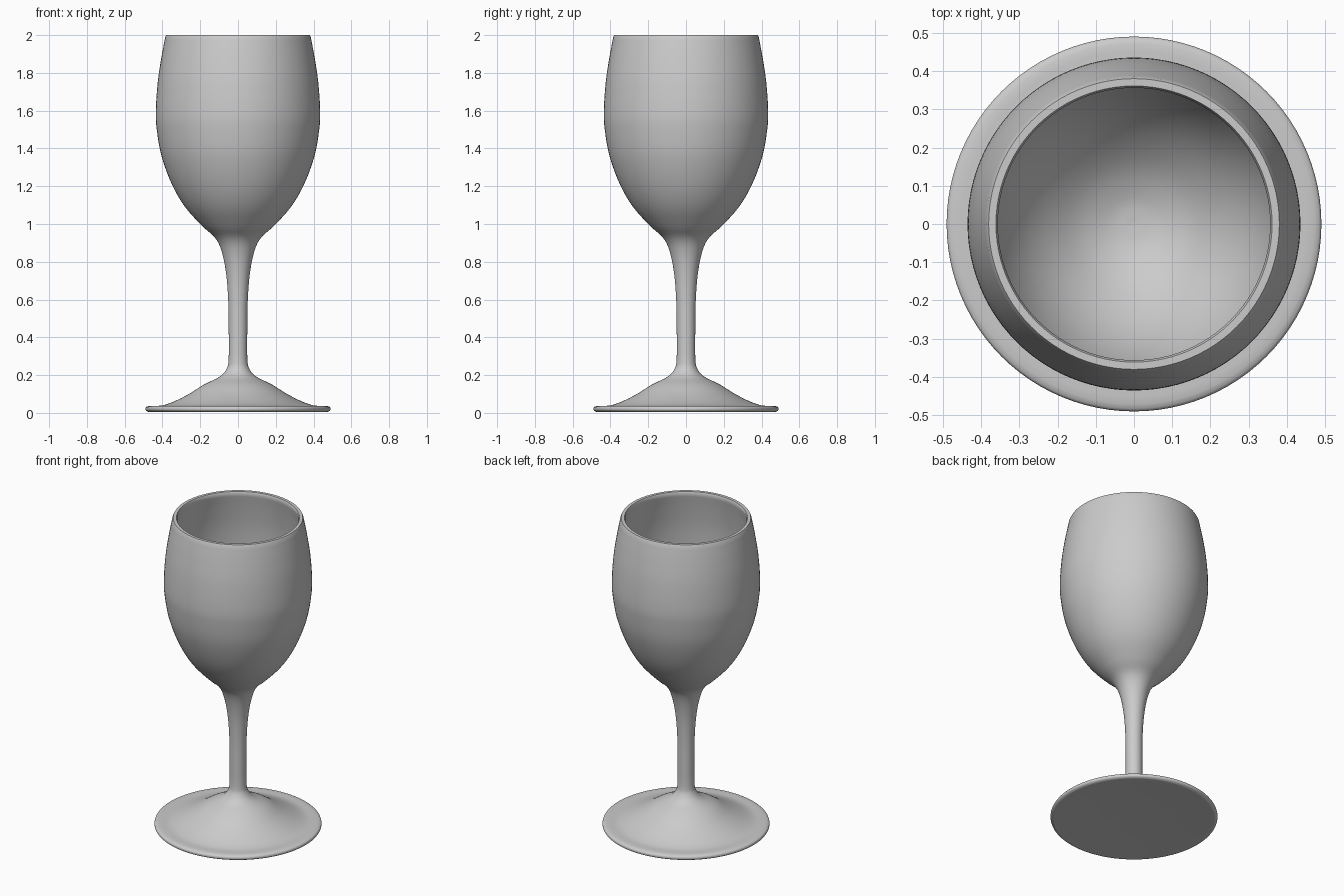
import bpy, bmesh, math
from mathutils import Vector

cube = bpy.data.objects.get("Cube")
if cube:
    bpy.data.objects.remove(cube, do_unlink=True)

SEGMENTS = 96


def smooth_path(points, steps=5):
    """Catmull-Rom curve through (radius, height) points."""
    p = [Vector((r, 0, z)) for r, z in points]
    p = [2 * p[0] - p[1]] + p + [2 * p[-1] - p[-2]]
    path = []
    for a, b, c, d in zip(p, p[1:], p[2:], p[3:]):
        for i in range(steps):
            t = i / steps
            path.append(0.5 * (2 * b + (c - a) * t + (2 * a - 5 * b + 4 * c - d) * t**2
                               + (3 * b - a - 3 * c + d) * t**3))
    return path + [p[-2]]


def lathe(name, path):
    """Revolve a profile around the z axis."""
    bm = bmesh.new()
    verts = [bm.verts.new(v) for v in path]
    edges = [bm.edges.new(pair) for pair in zip(verts, verts[1:])]
    bmesh.ops.spin(bm, geom=verts + edges, cent=(0, 0, 0), axis=(0, 0, 1),
                   angle=math.tau, steps=SEGMENTS, use_duplicate=False)
    bmesh.ops.remove_doubles(bm, verts=bm.verts, dist=0.0005)
    bmesh.ops.recalc_face_normals(bm, faces=bm.faces)
    mesh = bpy.data.meshes.new(name)
    bm.to_mesh(mesh)
    bm.free()
    obj = bpy.data.objects.new(name, mesh)
    bpy.context.collection.objects.link(obj)
    bpy.ops.object.select_all(action="DESELECT")
    obj.select_set(True)
    bpy.context.view_layer.objects.active = obj
    bpy.ops.object.shade_smooth_by_angle(angle=math.radians(40))
    return obj


# Underside and rounded edge of the foot
underside = smooth_path([(0, 0.015), (0.25, 0.012), (0.47, 0.005)])
foot_edge = smooth_path([(0.475, 0.005), (0.487, 0.012), (0.49, 0.021),
                         (0.486, 0.031), (0.472, 0.037)], 3)

# Flared foot, slim stem and outside of the bowl
outside = smooth_path([(0.45, 0.037), (0.40, 0.04), (0.34, 0.06), (0.26, 0.10),
                       (0.18, 0.15), (0.10, 0.19), (0.062, 0.23), (0.05, 0.28),
                       (0.049, 0.42), (0.051, 0.58), (0.062, 0.73), (0.085, 0.85),
                       (0.12, 0.925), (0.19, 0.99), (0.28, 1.09), (0.35, 1.21),
                       (0.405, 1.36), (0.43, 1.50), (0.435, 1.60), (0.425, 1.75),
                       (0.406, 1.88), (0.385, 1.99)])

# Narrow flat lip and inside of the bowl
lip = [Vector((0.38, 0, 2)), Vector((0.361, 0, 2))]
inside = smooth_path([(0.356, 1.99), (0.377, 1.88), (0.396, 1.75), (0.405, 1.60),
                      (0.40, 1.50), (0.376, 1.37), (0.325, 1.23), (0.255, 1.12),
                      (0.16, 1.03), (0.07, 0.985), (0, 0.975)])

lathe("wine_glass", underside + foot_edge + outside + lip + inside)
